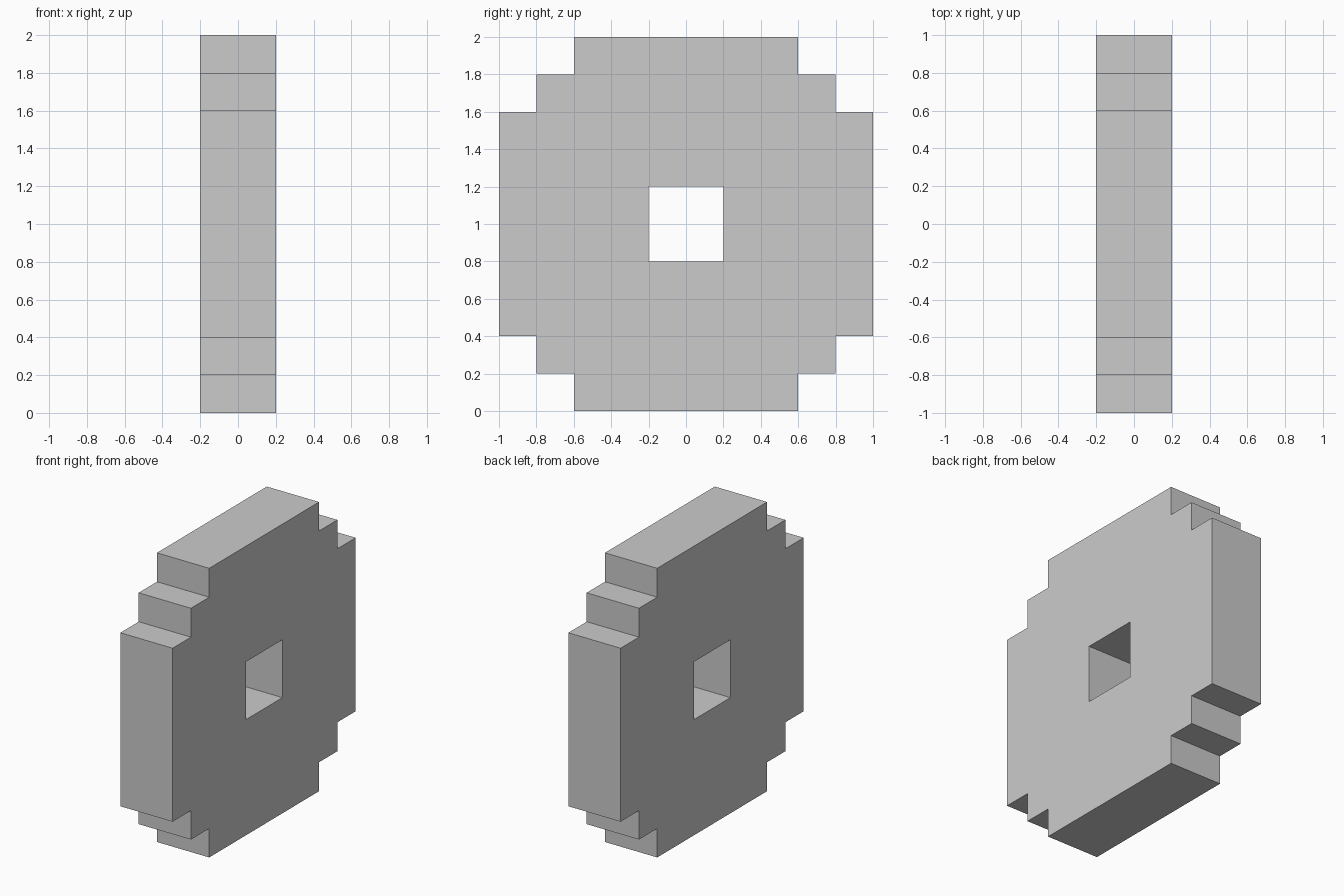
import bpy, bmesh
from mathutils import Matrix

if "Cube" in bpy.data.objects:
    bpy.data.objects.remove(bpy.data.objects["Cube"])

THICKNESS = 0.4
CENTRE_Z = 1.0
# One stepped corner of the rim and of the axle hole, as (y, z) from the centre
RIM_CORNER = [(1, 0.6), (0.8, 0.6), (0.8, 0.8), (0.6, 0.8), (0.6, 1)]
HOLE_CORNER = [(0.2, 0.2)]


def add_loop(bm, corner):
    """Closed outline made by turning one corner through four quarters."""
    pts = []
    quarter = list(corner)
    for _ in range(4):
        pts += quarter
        quarter = [(-z, y) for y, z in quarter]
    verts = [bm.verts.new((-THICKNESS / 2, y, z + CENTRE_Z)) for y, z in pts]
    return [bm.edges.new((v, verts[(i + 1) % len(verts)])) for i, v in enumerate(verts)]


# Wheel: stepped disc with a square axle hole
bm = bmesh.new()
edges = add_loop(bm, RIM_CORNER) + add_loop(bm, HOLE_CORNER)
bmesh.ops.triangle_fill(bm, use_beauty=True, use_dissolve=False, edges=edges)
result = bmesh.ops.extrude_face_region(bm, geom=bm.faces[:], use_keep_orig=True)
moved = [g for g in result["geom"] if isinstance(g, bmesh.types.BMVert)]
bmesh.ops.translate(bm, verts=moved, vec=(THICKNESS, 0, 0))
bmesh.ops.recalc_face_normals(bm, faces=bm.faces[:])

mesh = bpy.data.meshes.new("wheel")
bm.to_mesh(mesh)
bm.free()
wheel = bpy.data.objects.new("wheel", mesh)
bpy.context.collection.objects.link(wheel)
